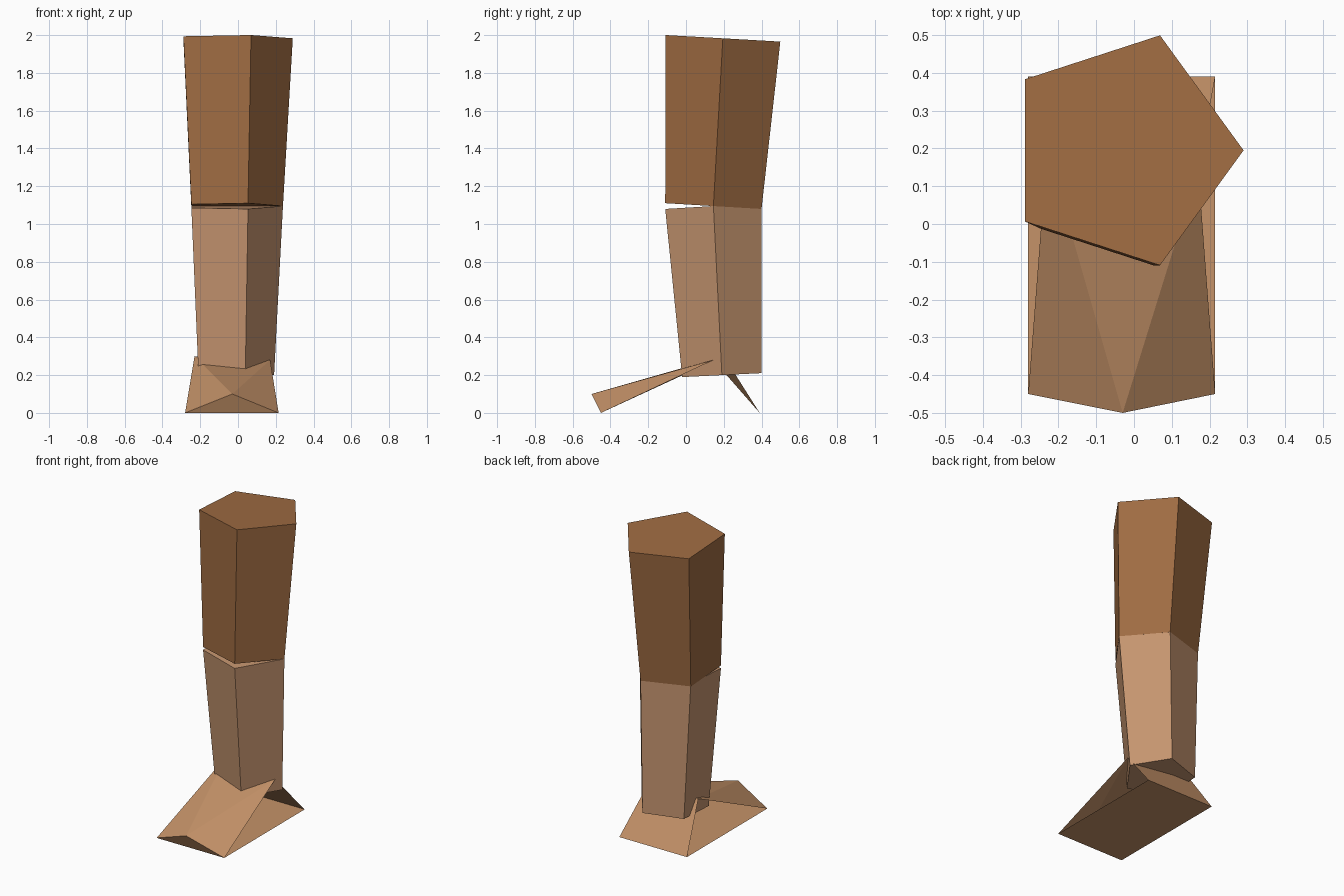
import bpy
from math import cos, sin, pi

if "Cube" in bpy.data.objects:
    bpy.data.objects.remove(bpy.data.objects["Cube"])


def material(name, rgb):
    mat = bpy.data.materials.new(name)
    mat.diffuse_color = (*rgb, 1)
    mat.use_nodes = True
    mat.node_tree.nodes["Principled BSDF"].inputs["Base Color"].default_value = mat.diffuse_color
    return mat


def mesh_object(name, verts, faces, mat):
    me = bpy.data.meshes.new(name)
    me.from_pydata(verts, [], faces)
    me.materials.append(mat)
    ob = bpy.data.objects.new(name, me)
    bpy.context.collection.objects.link(ob)
    return ob


def pentagon(radius, y, z, slope):
    """Five-sided ring, its plane tilted along y."""
    ring = []
    for i in range(5):
        a = 2 * pi * i / 5
        dy = radius * sin(a)
        ring.append((-0.03 + radius * cos(a), y + dy, z + slope * dy))
    return ring


def limb(name, lower, upper, mat):
    """Tapered, capped segment between two pentagon rings."""
    sides = [(i, (i + 1) % 5, (i + 1) % 5 + 5, i + 5) for i in range(5)]
    caps = [(4, 3, 2, 1, 0), (5, 6, 7, 8, 9)]
    mesh_object(name, pentagon(*lower) + pentagon(*upper), sides + caps, mat)


thigh_brown = material("thigh_brown", (0.35, 0.15, 0.055))
shin_brown = material("shin_brown", (0.56, 0.30, 0.16))
foot_brown = material("foot_brown", (0.56, 0.29, 0.14))

# Upper and lower leg, meeting at the knee with a wedge gap in front
limb("upper_leg", (0.268, 0.145, 1.095, -0.06), (0.32, 0.195, 1.983, -0.057), thigh_brown)
limb("lower_leg", (0.221, 0.19, 0.20, 0.05), (0.268, 0.145, 1.095, 0.06), shin_brown)

# Foot: folded shell, open at the left and right sides
foot_verts = [
    (-0.28, -0.45, 0), (0.215, -0.45, 0),        # front corners
    (0.215, 0.39, 0), (-0.28, 0.39, 0),          # heel corners
    (-0.03, -0.5, 0.1),                          # toe ridge
    (-0.23, 0.20, 0.30), (0.17, 0.145, 0.28),    # ankle
]
foot_faces = [
    (0, 3, 2, 1),                                # sole
    (0, 1, 4),                                   # toe front
    (0, 4, 5), (4, 6, 5), (4, 1, 6),             # instep
    (2, 3, 5, 6),                                # heel
]
mesh_object("foot", foot_verts, foot_faces, foot_brown)
